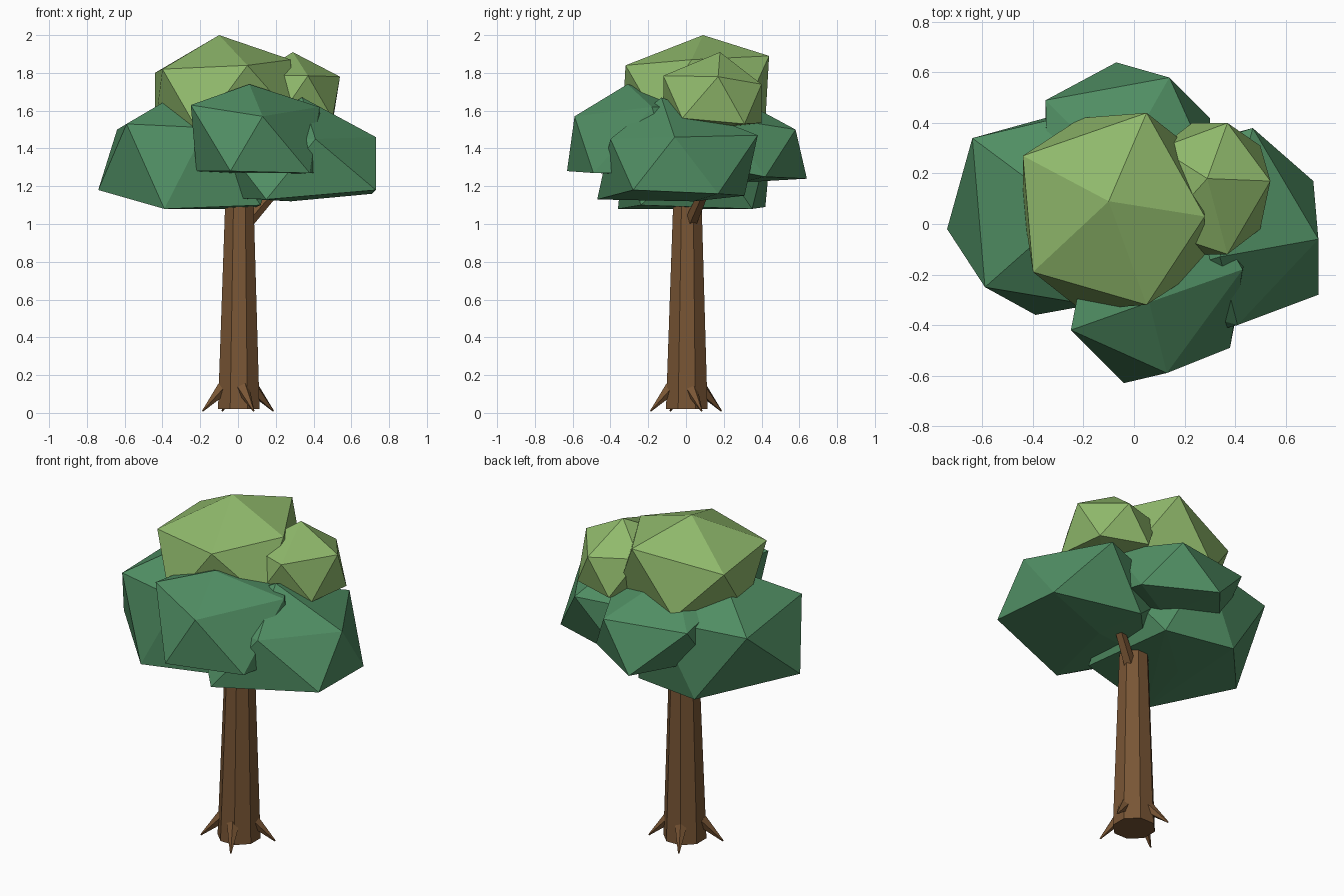
import bpy, bmesh, math
from mathutils import Matrix, Vector

cube = bpy.data.objects.get("Cube")
if cube:
    bpy.data.objects.remove(cube, do_unlink=True)


def material(name, rgb):
    mat = bpy.data.materials.new(name)
    mat.use_nodes = True
    mat.diffuse_color = (*rgb, 1)
    mat.node_tree.nodes["Principled BSDF"].inputs["Base Color"].default_value = (*rgb, 1)
    return mat


bark = material("bark brown", (0.19, 0.092, 0.035))
dark_leaf = material("dark leaf green", (0.08, 0.27, 0.125))
light_leaf = material("light leaf green", (0.28, 0.49, 0.15))


def finish(bm, name, mat):
    bmesh.ops.recalc_face_normals(bm, faces=bm.faces)
    mesh = bpy.data.meshes.new(name)
    bm.to_mesh(mesh)
    bm.free()
    mesh.materials.append(mat)
    obj = bpy.data.objects.new(name, mesh)
    bpy.context.collection.objects.link(obj)
    return obj


def leaf_clump(name, mat, centre, tips, floor):
    """Faceted clump: six outer tips, mirrored through the centre, with a flattened underside."""
    bm = bmesh.new()
    for tip in map(Vector, tips):
        for point in (tip, 2 * Vector(centre) - tip):
            point.z = max(point.z, floor)
            bm.verts.new(point)
    hull = bmesh.ops.convex_hull(bm, input=bm.verts)
    inside = [g for g in hull["geom_interior"] if isinstance(g, bmesh.types.BMVert)]
    bmesh.ops.delete(bm, geom=inside, context="VERTS")
    return finish(bm, name, mat)


def taper(name, start, end, r1, r2, sides, turn=0.0):
    """Tapered faceted limb running from start to end."""
    start, end = Vector(start), Vector(end)
    axis = end - start
    bm = bmesh.new()
    bmesh.ops.create_cone(bm, cap_ends=True, segments=sides, radius1=r1, radius2=r2,
                          depth=axis.length)
    place = (Matrix.Translation((start + end) / 2)
             @ axis.to_track_quat("Z", "Y").to_matrix().to_4x4()
             @ Matrix.Rotation(turn, 4, "Z"))
    bmesh.ops.transform(bm, matrix=place, verts=bm.verts)
    return finish(bm, name, bark)


# Trunk and side branch
taper("trunk", (0.004, 0.004, 0.02), (0.008, 0.008, 1.3), 0.119, 0.075, 8, math.pi / 8)
taper("branch", (0.05, 0.025, 1.01), (0.26, 0.13, 1.25), 0.035, 0.025, 5)

# Four thin roots around the foot
for i in range(4):
    spin = Matrix.Rotation(i * math.pi / 2, 3, "Z")
    taper(f"root_{i + 1}", spin @ Vector((0.08, 0.025, 0.13)),
          spin @ Vector((0.187, 0.083, 0.01)), 0.037, 0.004, 5)

# Lower dark foliage
leaf_clump("right_foliage", dark_leaf, (-0.26, 0.05, 1.3),
           [(-0.74, -0.02, 1.18), (-0.64, 0.34, 1.5), (-0.59, -0.25, 1.53),
            (-0.39, -0.36, 1.08), (-0.35, 0.42, 1.09), (-0.25, 0.05, 1.73)], 1.08)
leaf_clump("left_foliage", dark_leaf, (0.31, -0.045, 1.3),
           [(0.73, -0.06, 1.46), (0.41, -0.4, 1.45), (0.34, -0.13, 1.67),
            (0.47, 0.38, 1.47), (0.71, 0.17, 1.16), (0.73, -0.28, 1.18)], 1.12)
leaf_clump("front_foliage", dark_leaf, (0.105, -0.25, 1.45),
           [(0.13, -0.59, 1.57), (-0.25, -0.42, 1.63), (0.06, -0.31, 1.74),
            (0.43, -0.18, 1.62), (0.38, -0.49, 1.27), (-0.04, -0.63, 1.28)], 1.26)
leaf_clump("back_foliage", dark_leaf, (-0.02, 0.25, 1.42),
           [(0.14, 0.58, 1.5), (-0.07, 0.64, 1.24), (-0.35, 0.49, 1.51),
            (0.3, 0.42, 1.25), (-0.07, 0.21, 1.7), (0.31, 0.2, 1.56)], 1.22)

# Light crown
leaf_clump("crown_foliage", light_leaf, (-0.08, 0.05, 1.69),
           [(-0.1, 0.09, 2.0), (0.05, 0.44, 1.89), (0.28, 0.03, 1.87),
            (0.05, -0.32, 1.84), (-0.4, -0.19, 1.82), (-0.44, 0.27, 1.8)], 1.45)
leaf_clump("small_crown_foliage", light_leaf, (0.3, 0.14, 1.66),
           [(0.29, 0.18, 1.91), (0.37, 0.4, 1.74), (0.54, 0.17, 1.78),
            (0.37, -0.12, 1.785), (0.1, -0.03, 1.79), (0.1, 0.3, 1.76)], 1.5)
